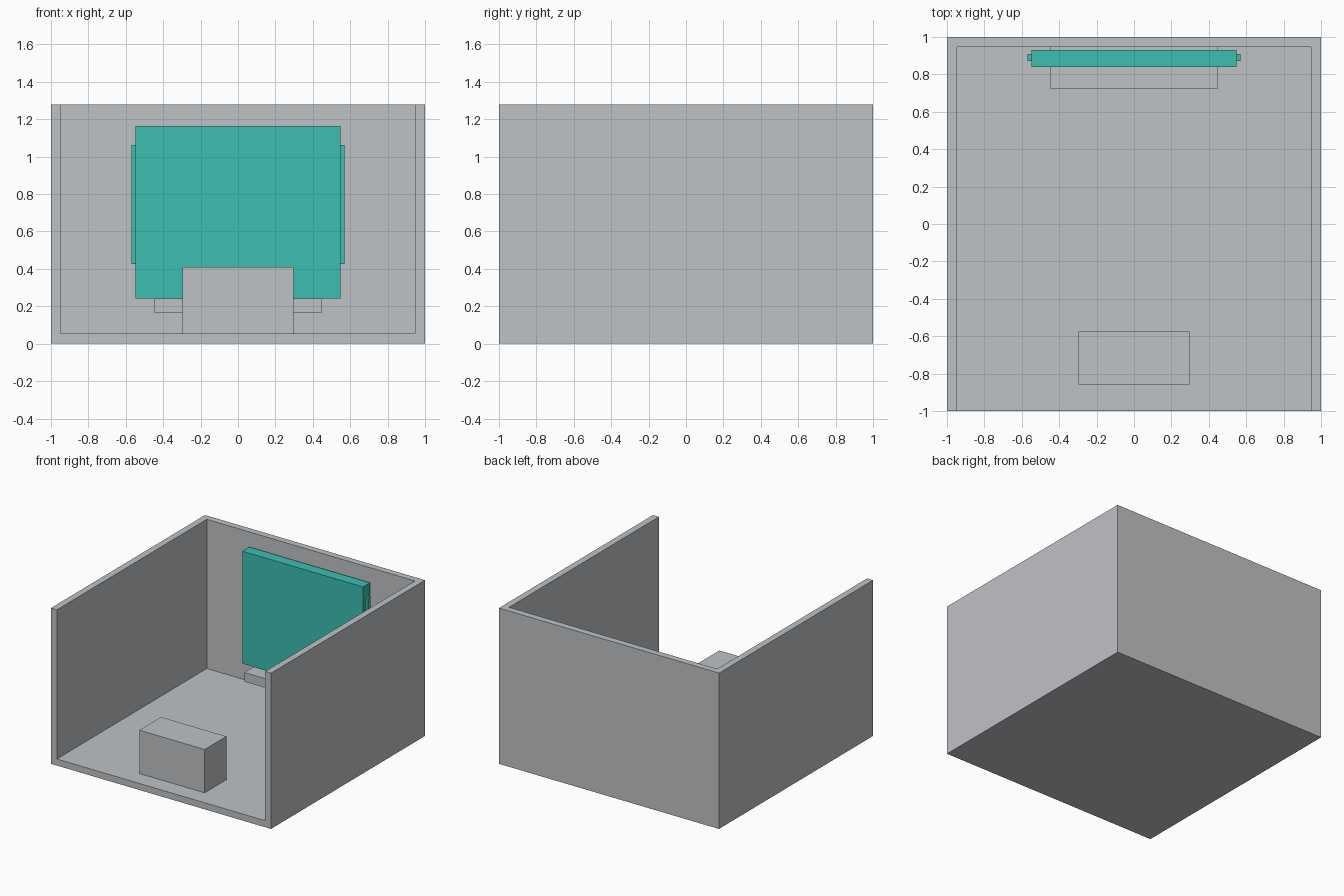
import bpy
import bmesh
from mathutils import Vector

if "Cube" in bpy.data.objects:
    bpy.data.objects.remove(bpy.data.objects["Cube"], do_unlink=True)


def make_material(name, rgb):
    mat = bpy.data.materials.new(name)
    mat.use_nodes = True
    color = (*rgb, 1.0)
    mat.diffuse_color = color
    mat.node_tree.nodes["Principled BSDF"].inputs["Base Color"].default_value = color
    return mat


gray = make_material("light gray", (0.52, 0.54, 0.56))
teal = make_material("teal", (0.045, 0.52, 0.44))


def box(name, low, high, mat, open_sides=()):
    """Box between two corners, leaving out faces that point along open_sides."""
    low, high = Vector(low), Vector(high)
    bm = bmesh.new()
    bmesh.ops.create_cube(bm, size=1)
    bmesh.ops.scale(bm, vec=high - low, verts=bm.verts)
    bmesh.ops.translate(bm, vec=(low + high) / 2, verts=bm.verts)
    bm.normal_update()
    dropped = [f for f in bm.faces
               if any(f.normal.dot(Vector(d)) > 0.9 for d in open_sides)]
    if dropped:
        bmesh.ops.delete(bm, geom=dropped, context="FACES")
    mesh = bpy.data.meshes.new(name)
    bm.to_mesh(mesh)
    bm.free()
    mesh.materials.append(mat)
    obj = bpy.data.objects.new(name, mesh)
    bpy.context.collection.objects.link(obj)
    return obj


# Room shell: floor, back wall and two side walls, open at front and top
room = box("room_shell", (-1, -1, 0), (1, 1, 1.28), gray,
           open_sides=[(0, -1, 0), (0, 0, 1)])
walls = room.modifiers.new("wall_thickness", "SOLIDIFY")
walls.thickness = 0.054
walls.offset = -1
walls.use_even_offset = True

# Block standing on the floor near the front
box("bench", (-0.297, -0.857, 0.053), (0.297, -0.575, 0.41), gray)

# Shelf fixed to the back wall below the panel
box("wall_shelf", (-0.447, 0.722, 0.165), (0.447, 0.946, 0.241), gray)

# Wall panel with a narrow strip on each side
box("wall_panel", (-0.549, 0.84, 0.243), (0.549, 0.93, 1.165), teal)
for side, x in (("right", -0.559), ("left", 0.559)):
    box(side + "_panel_strip", (x - 0.01, 0.872, 0.425), (x + 0.01, 0.91, 1.063), teal)
